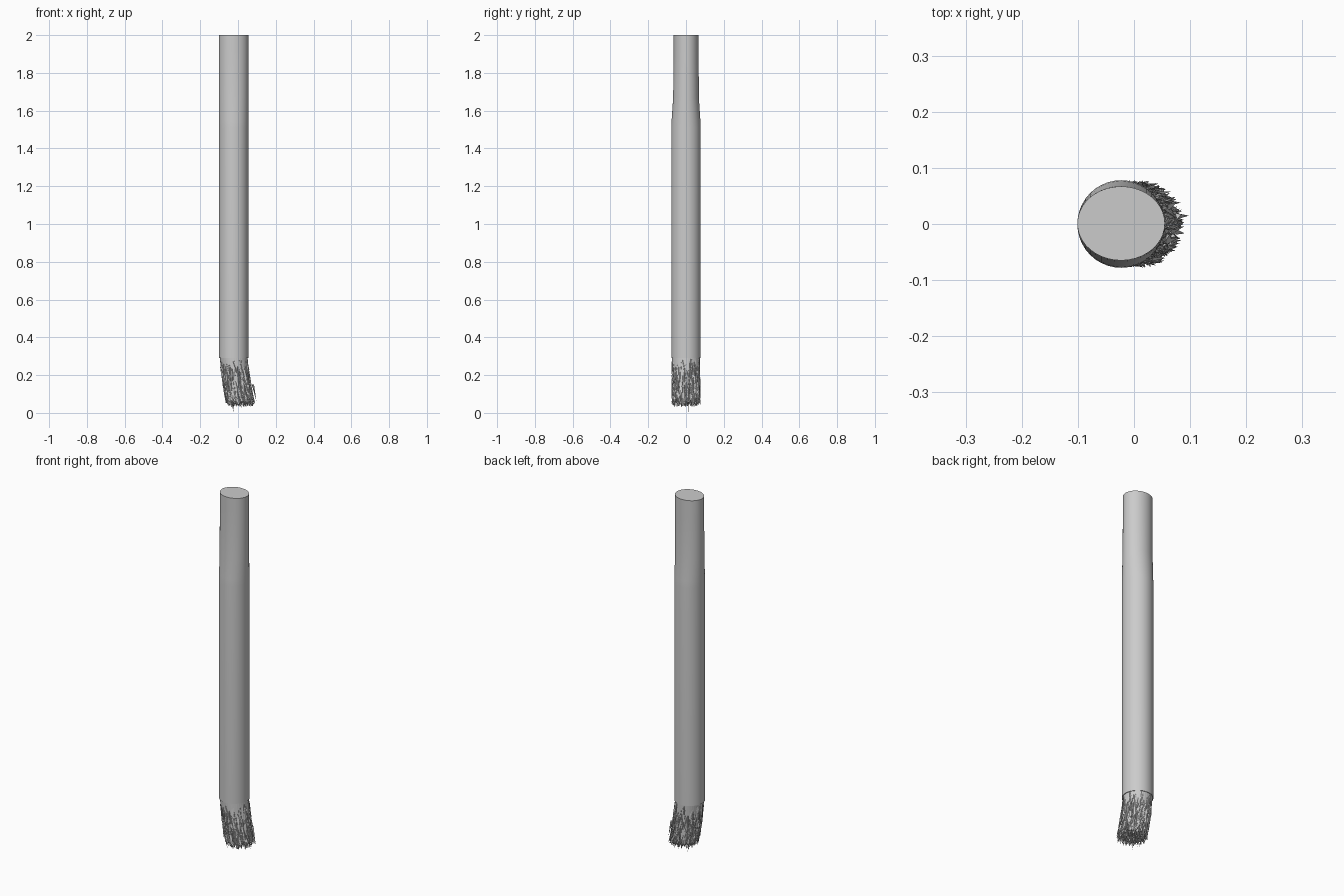
import bpy, bmesh, math, random
from mathutils import Vector

if "Cube" in bpy.data.objects:
    bpy.data.objects.remove(bpy.data.objects["Cube"])

random.seed(4)
SIDES = 40
CX, R = -0.023, 0.078


def finish(bm, name, smooth):
    bmesh.ops.recalc_face_normals(bm, faces=bm.faces)
    me = bpy.data.meshes.new(name)
    bm.to_mesh(me)
    bm.free()
    ob = bpy.data.objects.new(name, me)
    bpy.context.collection.objects.link(ob)
    if smooth:
        bpy.ops.object.select_all(action='DESELECT')
        ob.select_set(True)
        bpy.context.view_layer.objects.active = ob
        bpy.ops.object.shade_smooth_by_angle(angle=math.radians(35))
    return ob


def loft(name, rings, smooth):
    """Stack elliptical rings (z, centre x, centre y, radius x, radius y)."""
    bm = bmesh.new()
    loops = []
    for z, cx, cy, rx, ry in rings:
        loops.append([bm.verts.new((cx + rx * math.cos(a), cy + ry * math.sin(a), z))
                      for a in (2 * math.pi * i / SIDES for i in range(SIDES))])
    for lo, hi in zip(loops, loops[1:]):
        for i in range(SIDES):
            j = (i + 1) % SIDES
            bm.faces.new((lo[i], lo[j], hi[j], hi[i]))
    bm.faces.new(loops[0][::-1])
    bm.faces.new(loops[-1])
    return finish(bm, name, smooth)


# Handle: round shaft, pinched front to back near the top
loft("handle", [
    (0.29, CX, 0, R, R), (1.51, CX, 0, R, R), (1.55, CX, 0, R, 0.076),
    (1.67, CX, 0, R, 0.068), (1.89, CX, 0.001, R, 0.066),
    (1.93, CX, 0.001, R, 0.066), (2.0, CX, 0.001, R, 0.066)], True)


# Bristle head leans towards +x as it goes down
def axis_x(z):
    t = (0.29 - z) / 0.24
    return CX + 0.036 * t * (0.6 + 0.4 * t)


loft("bristle_core", [
    (0.06, axis_x(0.06), 0, 0.064, 0.064), (0.13, axis_x(0.13), 0, 0.069, 0.070),
    (0.21, axis_x(0.21), 0, 0.071, 0.073), (0.292, CX, 0, 0.074, 0.075)], False)


# Bristles: thin three-sided spikes, layered over the core and its underside
def spike(bm, root, tip, width):
    d = (tip - root).normalized()
    u = d.orthogonal().normalized()
    v = d.cross(u)
    turn = random.uniform(0, 2.1)
    base = [bm.verts.new(root + width * (u * math.cos(turn + k * 2.094) + v * math.sin(turn + k * 2.094)))
            for k in range(3)]
    end = bm.verts.new(tip)
    bm.faces.new(base)
    for k in range(3):
        bm.faces.new((base[k], base[(k + 1) % 3], end))


bm = bmesh.new()
for n in range(620):
    z = random.uniform(0.09, 0.285)
    a = random.uniform(0, 2 * math.pi)
    length = random.uniform(0.05, 0.10)
    zt = max(z - length, random.uniform(0.035, 0.055))
    r0, r1 = random.uniform(0.064, 0.070), random.uniform(0.070, 0.079)
    b = a + random.uniform(-0.22, 0.22)
    spike(bm, Vector((axis_x(z) + r0 * math.cos(a), r0 * math.sin(a), z)),
          Vector((axis_x(zt) + r1 * math.cos(b), r1 * math.sin(b), zt)),
          random.uniform(0.005, 0.008))
for n in range(160):
    a, r = random.uniform(0, 2 * math.pi), 0.068 * math.sqrt(random.random())
    x, y = axis_x(0.07) + r * math.cos(a), r * math.sin(a)
    spike(bm, Vector((x, y, 0.085)),
          Vector((x + random.uniform(0, 0.018), y + random.uniform(-0.008, 0.008),
                  random.uniform(0.03, 0.05))), random.uniform(0.006, 0.009))
# a few long stray tips
for x, y, z in ((-0.02, 0.015, 0.0), (-0.03, -0.05, 0.02), (0.02, 0.05, 0.02), (0.098, 0.015, 0.06)):
    spike(bm, Vector((x - 0.02, y, z + 0.09)), Vector((x, y, z)), 0.007)
finish(bm, "bristles", False)
